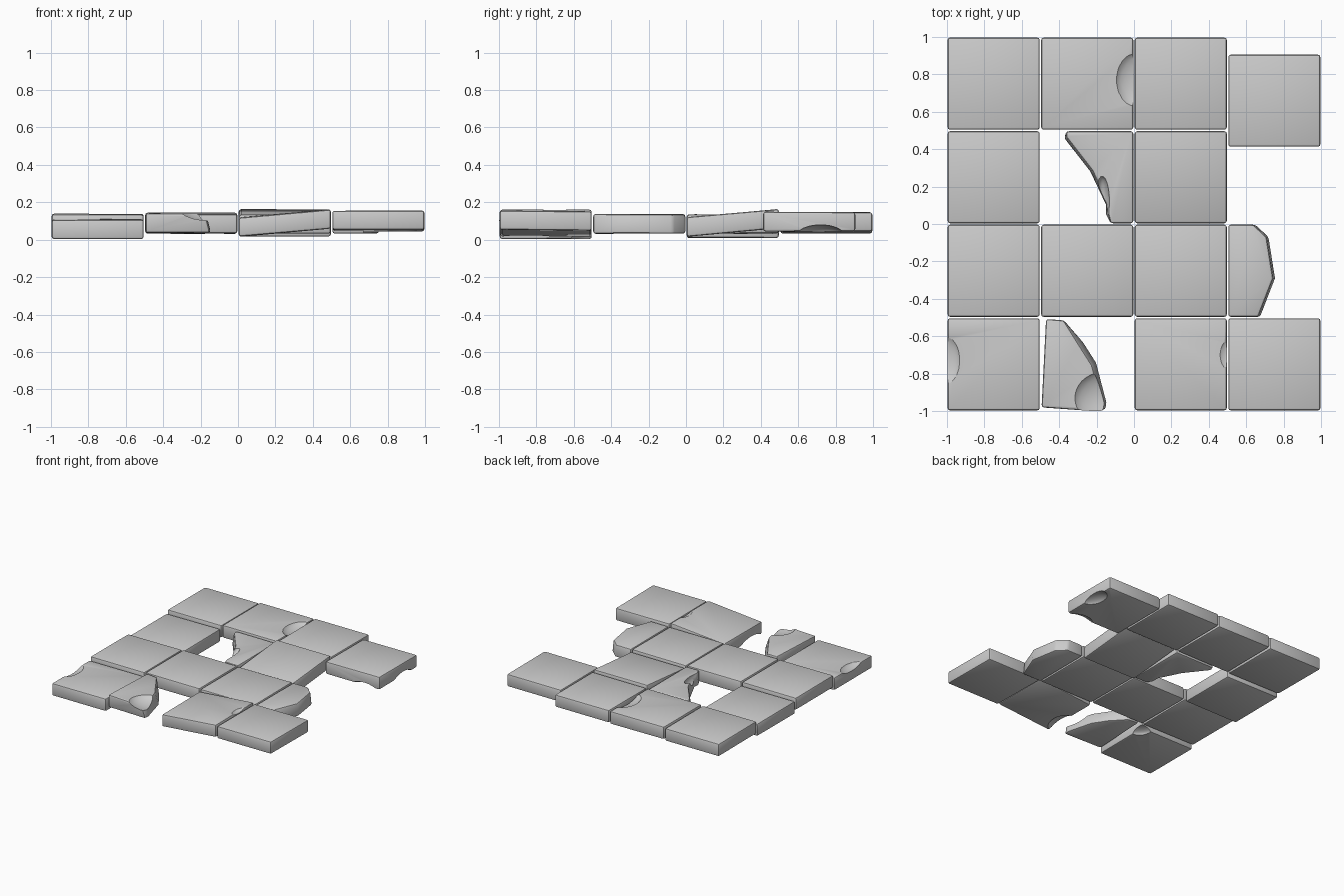
import bpy, bmesh, random
from mathutils import Vector

random.seed(4)
cube = bpy.data.objects.get("Cube")
if cube:
    bpy.data.objects.remove(cube, do_unlink=True)

# Single stone colour
stone = bpy.data.materials.new("grey_stone")
stone.use_nodes = True
colour = (0.6, 0.6, 0.6, 1)
stone.diffuse_color = colour
stone.node_tree.nodes["Principled BSDF"].inputs["Base Color"].default_value = colour

THICK = 0.103


def link(name, bm):
    bmesh.ops.recalc_face_normals(bm, faces=bm.faces)
    mesh = bpy.data.meshes.new(name)
    bm.to_mesh(mesh)
    bm.free()
    ob = bpy.data.objects.new(name, mesh)
    bpy.context.collection.objects.link(ob)
    return ob


def scoop(centre, radii):
    """Faceted ellipsoid that knocks a chip out of a slab."""
    bm = bmesh.new()
    bmesh.ops.create_icosphere(bm, subdivisions=3, radius=1)
    for v in bm.verts:
        v.co = Vector([c + r * k for c, r, k in zip(centre, radii, v.co)])
    ob = link("chip_cutter", bm)
    ob.hide_render = True
    return ob


def slab(name, outline, z, slope=(0, 0), breaks=0, lean=(0, 0), chips=()):
    """Worn slab: z is the underside at its middle; the first `breaks`
    outline points form the broken side, leaning in towards the top."""
    cx = (min(p[0] for p in outline) + max(p[0] for p in outline)) / 2
    cy = (min(p[1] for p in outline) + max(p[1] for p in outline)) / 2
    bm = bmesh.new()
    rings = []
    for top in (0, 1):
        ring = []
        for i, (x, y) in enumerate(outline):
            h = z + top * THICK + slope[0] * (x - cx) + slope[1] * (y - cy)
            if top and i < breaks:
                x, y = x + lean[0], y + lean[1]
            ring.append(bm.verts.new((x, y, h + random.uniform(-1, 1) * 0.002)))
        rings.append(ring)
    low, high = rings
    bm.faces.new(low)
    bm.faces.new(high)
    for i in range(len(low)):
        j = (i + 1) % len(low)
        bm.faces.new((low[i], low[j], high[j], high[i]))
    ob = link(name, bm)
    bevel = ob.modifiers.new("worn_edges", "BEVEL")
    bevel.width, bevel.segments, bevel.angle_limit = 0.013, 2, 0.6
    cutters = [scoop(*c) for c in chips]
    for c in cutters:
        mod = ob.modifiers.new("chip", "BOOLEAN")
        mod.operation, mod.object = "DIFFERENCE", c
    # Bake the modifiers, then drop the cutters
    deps = bpy.context.evaluated_depsgraph_get()
    baked = bpy.data.meshes.new_from_object(ob.evaluated_get(deps))
    ob.modifiers.clear()
    ob.data = baked
    ob.data.materials.clear()
    ob.data.materials.append(stone)
    for c in cutters:
        bpy.data.objects.remove(c, do_unlink=True)
    bpy.ops.object.select_all(action="DESELECT")
    ob.select_set(True)
    bpy.context.view_layer.objects.active = ob
    bpy.ops.object.shade_smooth_by_angle(angle=0.5)


def square(x, y):
    a, b = 0.004, 0.496
    return [(x + a, y + a), (x + b, y + a), (x + b, y + b), (x + a, y + b)]


# Whole slabs: name, corner, underside height, slope, chips
whole = [
    ("front_right_slab", (-1, -1), 0.005, (0, 0),
     [((-1.02, -0.73, 0.13), (0.1, 0.15, 0.05)),
      ((-0.49, -0.52, 0), (0.1, 0.1, 0.04))]),
    ("front_inner_left_slab", (0, -1), 0.038, (0.09, 0),
     [((0.0, -0.85, 0.0), (0.09, 0.14, 0.05)),
      ((0.51, -0.7, 0.175), (0.06, 0.09, 0.03))]),
    ("front_left_slab", (0.5, -1), 0.05, (0, -0.01), []),
    ("middle_right_slab", (-1, -0.5), 0.033, (0, 0), []),
    ("middle_inner_right_slab", (-0.5, -0.5), 0.033, (0, 0), []),
    ("middle_inner_left_slab", (0, -0.5), 0.033, (0, 0), []),
    ("rear_middle_right_slab", (-1, 0), 0.01, (0, 0), []),
    ("rear_middle_left_slab", (0, 0), 0.039, (0, 0.09), []),
    ("back_right_slab", (-1, 0.5), 0.035, (0, 0), []),
    ("back_inner_right_slab", (-0.5, 0.5), 0.04, (0, 0),
     [((0.01, 0.77, 0.16), (0.11, 0.15, 0.05))]),
    ("back_inner_left_slab", (0, 0.5), 0.043, (0, 0), []),
    ("back_left_slab", (0.5, 0.409), 0.045, (0, 0),
     [((1.0, 0.72, 0.02), (0.1, 0.13, 0.06)),
      ((0.86, 0.4, 0.03), (0.11, 0.07, 0.04))]),
]
for name, (x, y), z, slope, chips in whole:
    slab(name, square(x, y), z, slope, chips=chips)

# Broken pieces
slab("broken_rear_piece",
     [(-0.375, 0.46), (-0.235, 0.28), (-0.15, 0.1), (-0.15, 0.05), (-0.125, 0.004),
      (-0.004, 0.004), (-0.004, 0.496), (-0.36, 0.496)],
     0.033, breaks=4, lean=(0.012, 0.006),
     chips=[((-0.17, 0.12, 0.15), (0.04, 0.14, 0.07))])
slab("broken_left_piece",
     [(0.675, -0.496), (0.755, -0.29), (0.72, -0.07), (0.65, -0.004),
      (0.504, -0.004), (0.504, -0.496)],
     0.033, breaks=4, lean=(-0.012, 0))
slab("broken_front_piece",
     [(-0.15, -0.99), (-0.145, -0.95), (-0.2, -0.74), (-0.27, -0.63), (-0.375, -0.515),
      (-0.47, -0.508), (-0.494, -0.98)],
     0.038, breaks=4, lean=(-0.025, -0.015),
     chips=[((-0.17, -0.93, 0.17), (0.16, 0.15, 0.075))])
